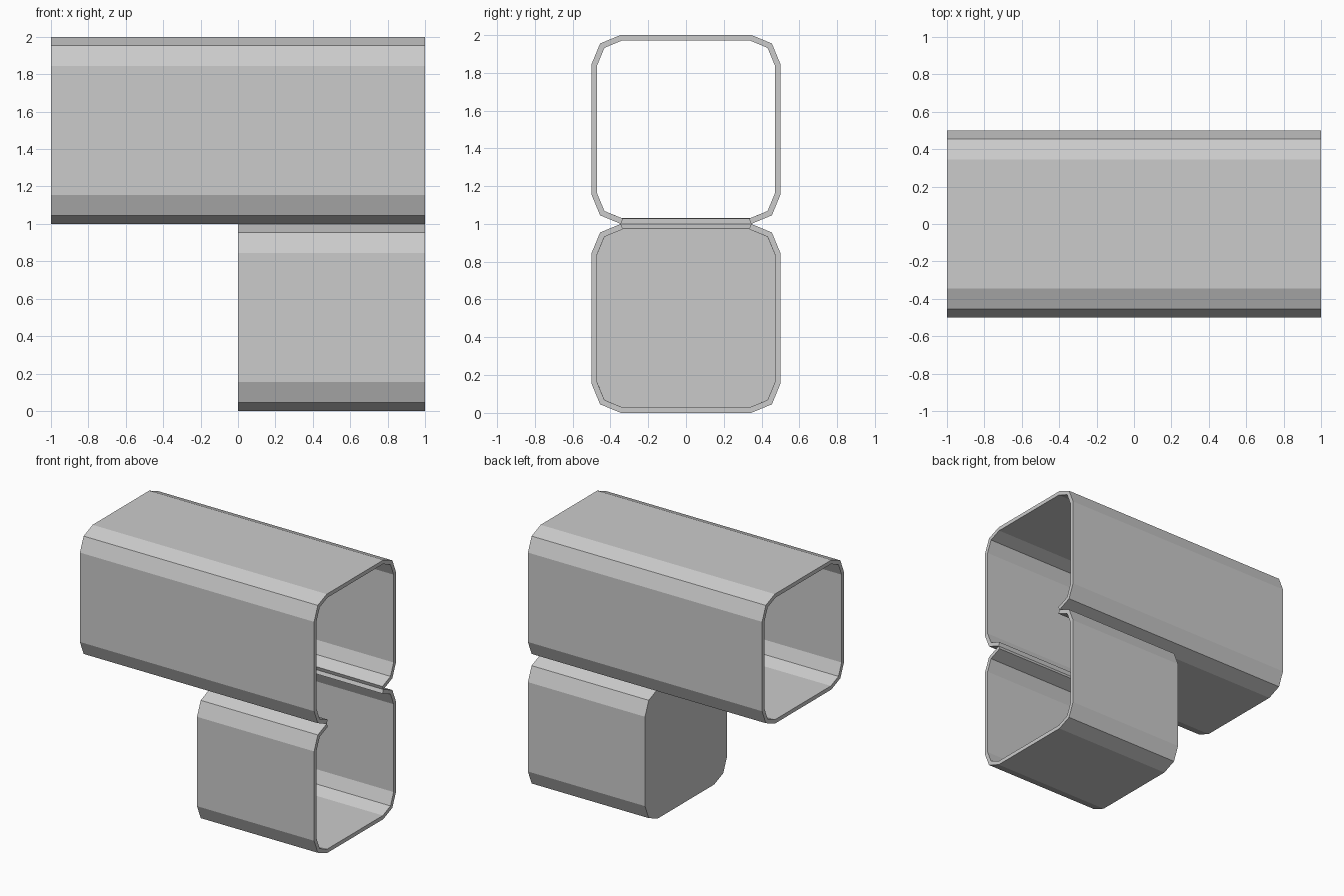
import bpy, bmesh
from math import cos, sin, pi

if "Cube" in bpy.data.objects:
    bpy.data.objects.remove(bpy.data.objects["Cube"])

R = 0.155      # corner radius, two facets per corner
WALL = 0.03    # wall thickness
TOP, BOTTOM = 2, 8   # profile segments that are the flat top and bottom


def profile(zc):
    pts = []
    for k, (sy, sz) in enumerate([(1, 1), (-1, 1), (-1, -1), (1, -1)]):
        for j in range(3):
            a = k * pi / 2 + j * pi / 4
            pts.append((sy * (0.5 - R) + R * cos(a), zc + sz * (0.5 - R) + R * sin(a)))
    return pts


def duct(name, zc, xs, skip, cap=False):
    """Rounded square duct through the x stations; skip = {(bay, segment)} left open."""
    bm = bmesh.new()
    rings = [[bm.verts.new((x, y, z)) for y, z in profile(zc)] for x in xs]
    n = len(rings[0])
    for b in range(len(xs) - 1):
        for i in range(n):
            if (b, i) not in skip:
                j = (i + 1) % n
                bm.faces.new((rings[b][i], rings[b][j], rings[b + 1][j], rings[b + 1][i]))
    if cap:
        bm.faces.new(rings[0][::-1])
    me = bpy.data.meshes.new(name)
    bm.to_mesh(me)
    bm.free()
    ob = bpy.data.objects.new(name, me)
    bpy.context.collection.objects.link(ob)
    mod = ob.modifiers.new("wall", 'SOLIDIFY')
    mod.thickness = WALL
    mod.offset = -1
    mod.use_even_offset = True
    return ob


# Long upper duct, open at both ends, floor removed above the lower duct
duct("upper_duct", 1.5, (-1, 0, 1), {(1, BOTTOM)})
# Short lower duct, closed at the inner end, roof removed to join the upper one
duct("lower_duct", 0.5, (0, 1), {(0, TOP)}, cap=True)
